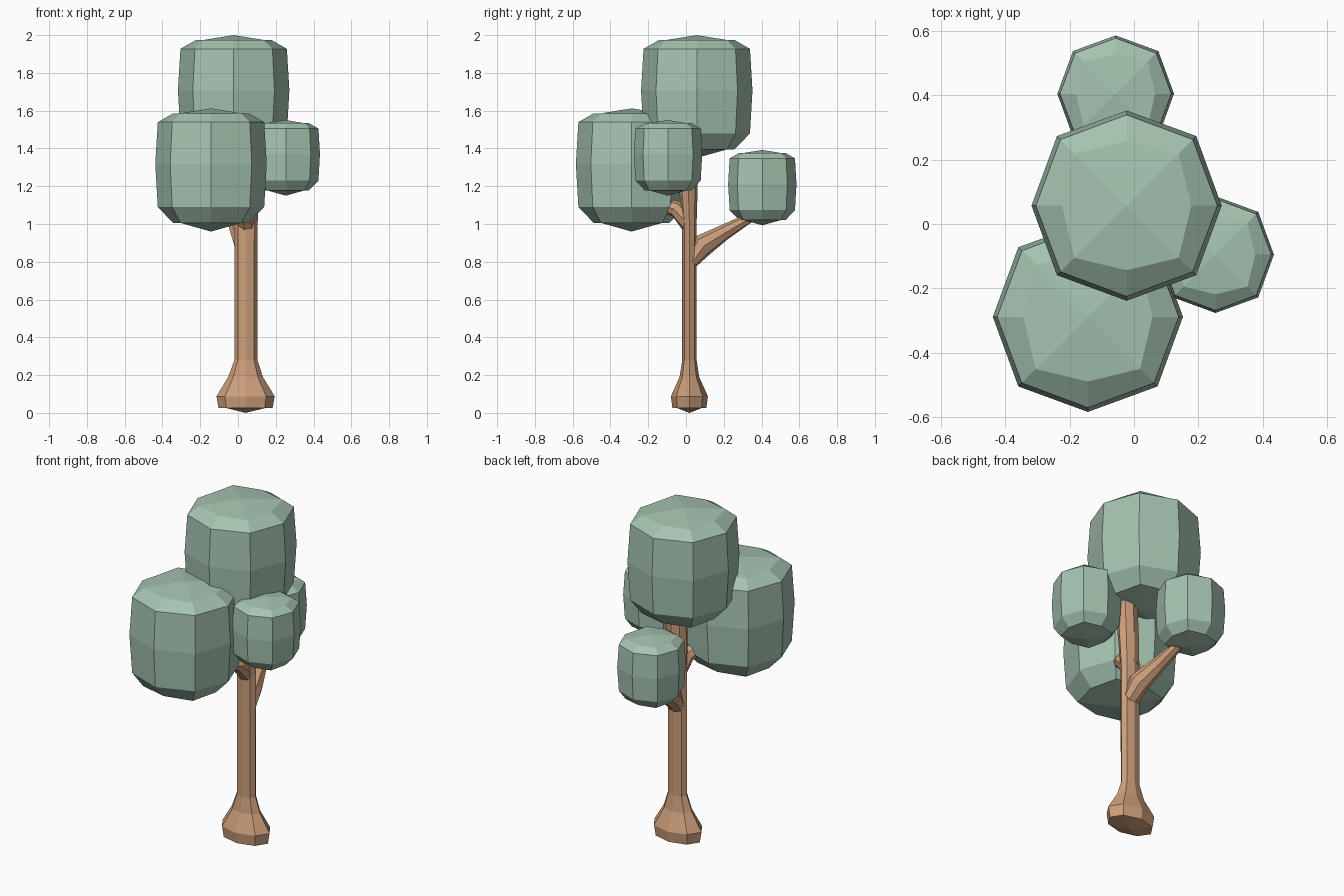
import bpy, bmesh, math
from mathutils import Vector

if "Cube" in bpy.data.objects:
    bpy.data.objects.remove(bpy.data.objects["Cube"])


def material(name, rgb):
    m = bpy.data.materials.new(name)
    m.diffuse_color = (*rgb, 1)
    m.use_nodes = True
    m.node_tree.nodes["Principled BSDF"].inputs["Base Color"].default_value = m.diffuse_color
    return m


LEAF = material("sage green", (0.376, 0.546, 0.434))
BARK = material("tan bark", (0.60, 0.342, 0.197))


def loft(name, rings, mat, low=None, high=None):
    """Skin a list of equal rings; optional pole points close the ends."""
    bm = bmesh.new()
    loops = [[bm.verts.new(p) for p in r] for r in rings]
    n = len(loops[0])
    for a, b in zip(loops, loops[1:]):
        for i in range(n):
            j = (i + 1) % n
            bm.faces.new((a[i], a[j], b[j], b[i]))
    # each cap is four quads round a pole, or one flat face
    for loop, pole in ((loops[0], low), (loops[-1], high)):
        if pole is None:
            bm.faces.new(loop)
        else:
            c = bm.verts.new(pole)
            for i in range(1, n, 2):
                bm.faces.new((loop[i], loop[(i + 1) % n], loop[(i + 2) % n], c))
    bmesh.ops.recalc_face_normals(bm, faces=bm.faces)
    me = bpy.data.meshes.new(name)
    bm.to_mesh(me)
    bm.free()
    me.materials.append(mat)
    ob = bpy.data.objects.new(name, me)
    bpy.context.collection.objects.link(ob)
    return ob


def octagon(c, rx, ry, corner=1.0, u=Vector((1, 0, 0)), v=Vector((0, 1, 0))):
    """Eight points; the diagonal ones can be pushed out by corner."""
    pts = []
    for i in range(8):
        k = corner if i % 2 else 1
        a = i * math.pi / 4
        pts.append(Vector(c) + u * (rx * k * math.cos(a)) + v * (ry * k * math.sin(a)))
    return pts


# foliage: boxy rounded clumps (height fraction, radius fraction, corner push)
CLUMP = [(0.07, 0.68, 1.14), (0.20, 0.955, 1.03), (0.55, 1.0, 1.035),
         (0.888, 0.955, 1.03), (0.96, 0.68, 1.14)]


def clump(name, x, y, z0, z1, r):
    h = z1 - z0
    rings = [octagon((x, y, z0 + h * f), r * k, r * k, c) for f, k, c in CLUMP]
    loft(name, rings, LEAF, (x, y, z0), (x, y, z1))


clump("top_foliage", -0.023, 0.057, 1.35, 2.0, 0.295)
clump("front_foliage", -0.143, -0.288, 0.96, 1.612, 0.295)
clump("right_foliage", 0.253, -0.095, 1.15, 1.55, 0.181)
clump("back_foliage", -0.057, 0.404, 0.993, 1.392, 0.181)

# trunk: flared foot, straight oval stem (x, y, z, rx, ry)
TRUNK = [(0.04, 0.018, 0.025, 0.143, 0.09), (0.04, 0.018, 0.088, 0.154, 0.098),
         (0.04, 0.018, 0.19, 0.092, 0.052), (0.042, 0.018, 0.28, 0.061, 0.038),
         (0.043, 0.018, 1.0, 0.061, 0.038), (0.05, 0.012, 1.2, 0.062, 0.05),
         (0.06, 0.01, 1.39, 0.062, 0.055)]
loft("trunk", [octagon((x, y, z), rx, ry) for x, y, z, rx, ry in TRUNK], BARK,
     low=(0.04, 0.018, 0))


def branch(name, path):
    """Tapered limb through (x, y, z, width radius, depth radius)."""
    pts = [Vector(p[:3]) for p in path]
    rings = []
    for i, p in enumerate(path):
        t = (pts[min(i + 1, len(pts) - 1)] - pts[max(i - 1, 0)]).normalized()
        u = t.cross(Vector((0, 0, 1))).normalized()
        rings.append(octagon(pts[i], p[3], p[4], 1, u, u.cross(t)))
    loft(name, rings, BARK)


branch("back_branch", [(0.043, 0.02, 0.79, 0.05, 0.035), (0.035, 0.085, 0.885, 0.055, 0.062),
                       (0.0, 0.2, 0.955, 0.042, 0.042), (-0.035, 0.35, 1.04, 0.03, 0.024)])
branch("front_branch", [(0.043, 0.02, 1.0, 0.05, 0.05), (0.03, -0.05, 1.08, 0.05, 0.045),
                        (-0.03, -0.2, 1.125, 0.04, 0.03)])
